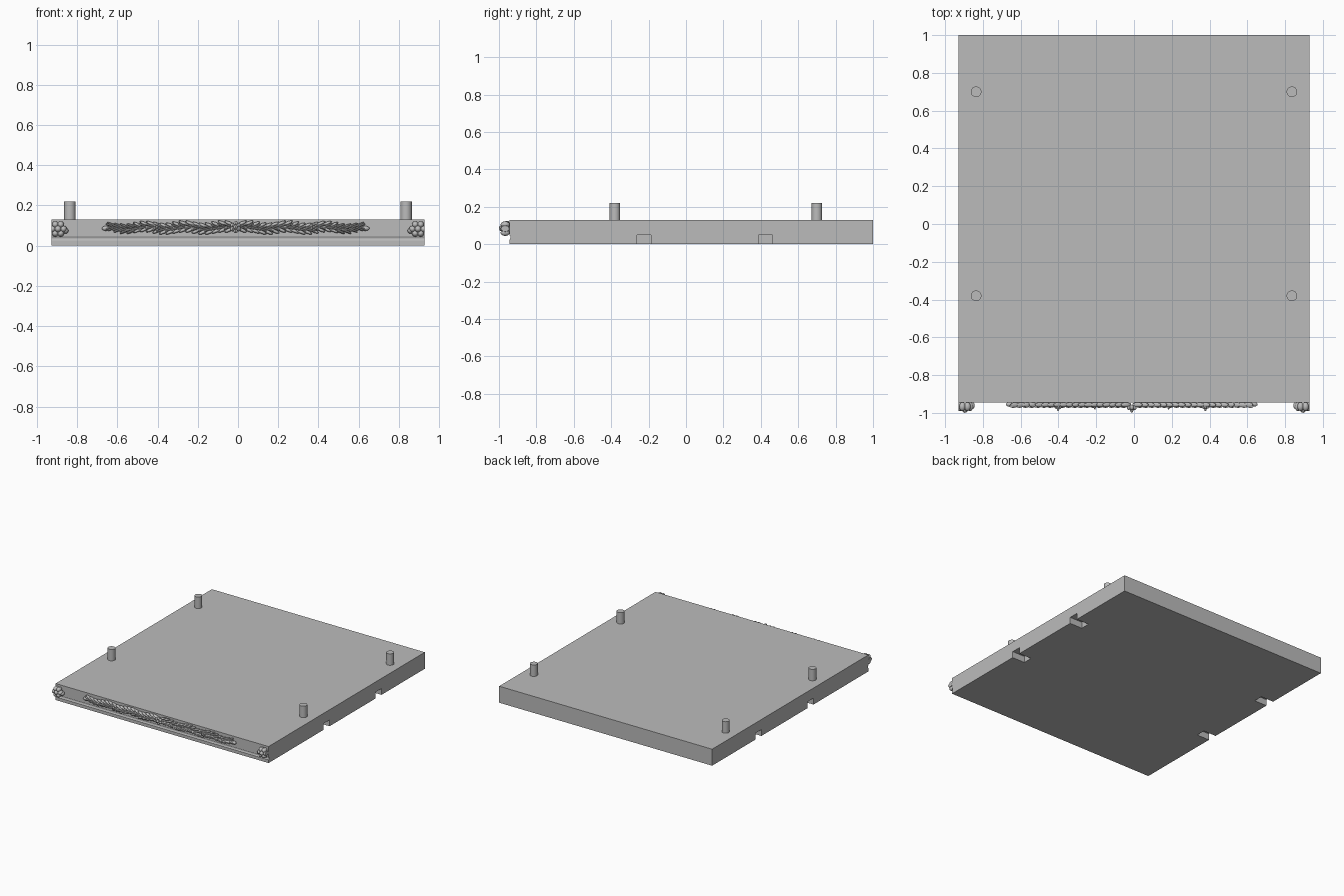
import bpy, bmesh, math
from mathutils import Matrix, Vector

cube = bpy.data.objects.get("Cube")
if cube:
    bpy.data.objects.remove(cube, do_unlink=True)

stone = bpy.data.materials.new("plain_grey")
stone.use_nodes = True
grey = (0.5, 0.5, 0.5, 1)
stone.diffuse_color = grey
stone.node_tree.nodes["Principled BSDF"].inputs["Base Color"].default_value = grey

HALF, FRONT, TOP = 0.928, -0.945, 0.13


def finish(name, bm, smooth=False):
    bmesh.ops.recalc_face_normals(bm, faces=bm.faces)
    mesh = bpy.data.meshes.new(name)
    bm.to_mesh(mesh)
    bm.free()
    mesh.materials.append(stone)
    obj = bpy.data.objects.new(name, mesh)
    bpy.context.collection.objects.link(obj)
    if smooth:
        bpy.ops.object.select_all(action='DESELECT')
        obj.select_set(True)
        bpy.context.view_layer.objects.active = obj
        bpy.ops.object.shade_smooth_by_angle(angle=math.radians(40))
    return obj


def blob(bm, x, y, z, size, tilt=0, seg=10):
    """Ellipsoid of half-sizes size, tilted in the plane of the front face."""
    m = (Matrix.Translation((x, y, z)) @ Matrix.Rotation(-tilt, 4, 'Y')
         @ Matrix.Diagonal((*size, 1)))
    bmesh.ops.create_uvsphere(bm, u_segments=seg, v_segments=seg // 2 + 2, radius=1, matrix=m)


# Slab: side profile with a shallow cove along the front, extruded across
profile = [(1, 0), (1, TOP), (FRONT, TOP), (FRONT, 0.047)]
for i in range(1, 6):
    a = math.pi * i / 6
    profile.append((FRONT + 0.007 * math.sin(a), 0.036 + 0.011 * math.cos(a)))
profile += [(FRONT, 0.025), (FRONT, 0)]
bm = bmesh.new()
face = bm.faces.new([bm.verts.new((-HALF, y, z)) for y, z in profile])
ext = bmesh.ops.extrude_face_region(bm, geom=[face])
bmesh.ops.translate(bm, vec=(2 * HALF, 0, 0),
                    verts=[v for v in ext["geom"] if isinstance(v, bmesh.types.BMVert)])
slab = finish("slab", bm)

# Four notches cut into the lower side edges
bm = bmesh.new()
for side in (-1, 1):
    for y in (-0.224, 0.424):
        bmesh.ops.create_cube(bm, size=1, matrix=Matrix.Translation((side * HALF, y, 0))
                              @ Matrix.Diagonal((0.22, 0.075, 0.1, 1)))
cutter = finish("notch_cutter", bm)
cutter.hide_render = True
cutter.hide_set(True)
cut = slab.modifiers.new("notches", 'BOOLEAN')
cut.operation, cut.object, cut.solver = 'DIFFERENCE', cutter, 'EXACT'
bpy.context.view_layer.objects.active = slab
bpy.ops.object.modifier_apply(modifier=cut.name)
bpy.data.objects.remove(cutter, do_unlink=True)

# Dowel pegs
for side, label in ((-1, "right"), (1, "left")):
    for y, end in ((-0.38, "front"), (0.7, "back")):
        bm = bmesh.new()
        bmesh.ops.create_cone(bm, cap_ends=True, segments=32, radius1=0.028, radius2=0.028,
                              depth=0.1, matrix=Matrix.Translation((side * 0.836, y, 0.17)))
        finish(f"{end}_{label}_peg", bm, True)

# Corner berry clusters, trimmed flush with the slab sides
for side, label in ((-1, "right"), (1, "left")):
    bm = bmesh.new()
    for i in range(6):
        a = math.radians(60 * i)
        blob(bm, side * (0.895 + 0.027 * math.cos(a)), FRONT - 0.022,
             0.083 + 0.025 * math.sin(a), (0.017, 0.024, 0.017), seg=14)
    blob(bm, side * 0.895, FRONT - 0.031, 0.083, (0.017, 0.024, 0.017), seg=14)
    blob(bm, side * 0.858, FRONT - 0.016, 0.075, (0.015, 0.02, 0.015), seg=14)
    blob(bm, side * 0.908, FRONT - 0.018, 0.108, (0.015, 0.02, 0.012), seg=14)
    cut = bmesh.ops.bisect_plane(bm, geom=bm.verts[:] + bm.edges[:] + bm.faces[:],
                                 plane_co=(side * HALF, 0, 0), plane_no=(side, 0, 0),
                                 clear_outer=True)
    bmesh.ops.holes_fill(bm, edges=[e for e in cut["geom_cut"] if isinstance(e, bmesh.types.BMEdge)])
    finish(f"{label}_berry_cluster", bm, True)

# Garland of overlapping leaves around a stem, mirrored about its middle
MID, ZC = -0.012, 0.09
bm = bmesh.new()
for side in (-1, 1):
    blob(bm, MID + side * 0.33, FRONT - 0.004, ZC, (0.325, 0.016, 0.014), seg=16)
    for i in range(19):
        x = 0.03 + i * 0.0325
        wave = 0.006 * math.sin(x * 2 * math.pi / 0.195)
        taper = 1 - 0.35 * (i / 18) ** 4
        for up in (-1, 1):
            tilt = math.radians(24) * up * side
            blob(bm, MID + side * x, FRONT - 0.012, ZC + wave + up * 0.016 * taper,
                 (0.03, 0.013, 0.0085 * taper), tilt)
            blob(bm, MID + side * (x + 0.012), FRONT - 0.018, ZC + wave + up * 0.007,
                 (0.022, 0.011, 0.005), tilt * 0.7)
    blob(bm, MID + side * 0.645, FRONT - 0.01, ZC - 0.004, (0.022, 0.013, 0.012))
finish("leaf_garland", bm, True)

# Rosettes set along the garland
for n, (x, r, depth) in enumerate(((0, 0.028, 0.042), (-0.39, 0.02, 0.035), (0.39, 0.02, 0.035),
                                   (-0.195, 0.015, 0.027), (0.195, 0.015, 0.027))):
    bm = bmesh.new()
    for i in range(6):
        a = math.radians(60 * i + 30)
        blob(bm, MID + x + r * 0.65 * math.cos(a), FRONT - depth + 0.016,
             ZC + 0.002 + r * 0.65 * math.sin(a), (r * 0.4, 0.015, r * 0.4))
    blob(bm, MID + x, FRONT - depth + 0.008, ZC + 0.002, (r * 0.4, 0.02, r * 0.4))
    finish(f"rosette_{n + 1}", bm, True)
